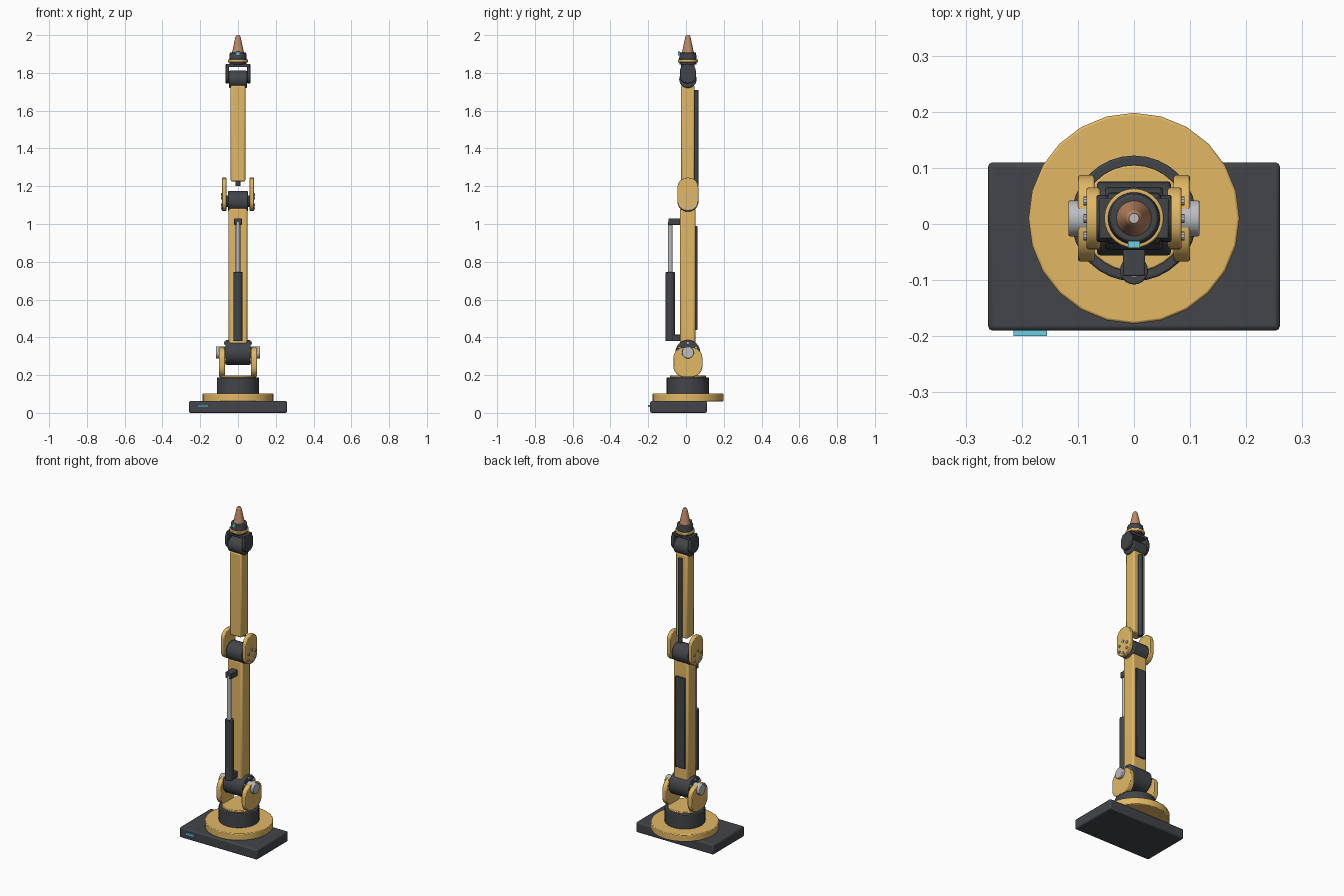
import bpy
from math import sin, cos, pi, radians

if "Cube" in bpy.data.objects:
    bpy.data.objects.remove(bpy.data.objects["Cube"])

CY = 0.01  # the arm's axis sits slightly behind the centre of the base plate


def material(name, rgb):
    m = bpy.data.materials.new(name)
    m.diffuse_color = (*rgb, 1)
    m.use_nodes = True
    m.node_tree.nodes["Principled BSDF"].inputs["Base Color"].default_value = m.diffuse_color
    return m


YELLOW = material("yellow_paint", (0.76, 0.48, 0.13))
DARK = material("dark_metal", (0.055, 0.06, 0.067))
COPPER = material("copper", (0.52, 0.25, 0.13))
CYAN = material("cyan_light", (0.15, 0.62, 0.75))
STEEL = material("steel", (0.5, 0.51, 0.53))


def finish(name, mat, bevel=0, segments=2, angle=35):
    ob = bpy.context.object
    ob.name = name
    ob.data.materials.append(mat)
    bpy.ops.object.transform_apply(location=False, rotation=True, scale=True)
    if bevel:
        b = ob.modifiers.new("bevel", 'BEVEL')
        b.width, b.segments = bevel, segments
        b.limit_method, b.angle_limit = 'ANGLE', radians(40)
    bpy.ops.object.shade_smooth_by_angle(angle=radians(angle))
    return ob


def box(name, mat, x, y, z, bevel=0.004, segments=2):
    """Box from (min, max) ranges."""
    loc = [(a + b) / 2 for a, b in (x, y, z)]
    bpy.ops.mesh.primitive_cube_add(size=1, location=loc)
    bpy.context.object.scale = [b - a for a, b in (x, y, z)]
    return finish(name, mat, bevel, segments)


def disc(name, mat, r, z0, z1, y=CY, sides=24, bevel=0.004, r2=None):
    """Upright cylinder or cone."""
    bpy.ops.mesh.primitive_cone_add(vertices=sides, radius1=r, radius2=r if r2 is None else r2,
                                    depth=z1 - z0, location=(0, y, (z0 + z1) / 2))
    return finish(name, mat, bevel)


def barrel(name, mat, r, x0, x1, y, z, sides=24, bevel=0.006):
    """Cylinder along the x axis."""
    bpy.ops.mesh.primitive_cylinder_add(vertices=sides, radius=r, depth=x1 - x0,
                                        location=((x0 + x1) / 2, y, z), rotation=(0, pi / 2, 0))
    return finish(name, mat, bevel)


def cheek(name, mat, x0, x1, half, z0, z1, corner):
    """Rounded side plate in the y-z plane."""
    pts = []
    for q, (sy, sz) in enumerate(((1, 1), (-1, 1), (-1, -1), (1, -1))):
        cy = CY + sy * (half - corner)
        cz = z1 - corner if sz > 0 else z0 + corner
        for i in range(7):
            a = (q + i / 6) * pi / 2
            pts.append((cy + corner * cos(a), cz + corner * sin(a)))
    n = len(pts)
    verts = [(x, y, z) for x in (x0, x1) for y, z in pts]
    faces = [tuple(reversed(range(n))), tuple(range(n, 2 * n))]
    faces += [(i, (i + 1) % n, n + (i + 1) % n, n + i) for i in range(n)]
    me = bpy.data.meshes.new(name)
    me.from_pydata(verts, [], faces)
    ob = bpy.data.objects.new(name, me)
    bpy.context.collection.objects.link(ob)
    bpy.ops.object.select_all(action='DESELECT')
    bpy.context.view_layer.objects.active = ob
    ob.select_set(True)
    return finish(name, mat, 0.004)


def bolts(name, x, z, ring, out):
    """Ring of bolt heads on a side face, on both sides."""
    for s in (-1, 1):
        for i in range(6):
            a = (i + 0.5) * pi / 3
            c = s * x
            barrel(name, STEEL, 0.008, c - out, c + out,
                   CY + ring * cos(a), z + ring * sin(a), 10, 0)


# base plate, turntable and waist
box("base_plate", DARK, (-0.26, 0.26), (-0.19, 0.11), (0, 0.062), 0.008, 2)
box("base_light", CYAN, (-0.215, -0.155), (-0.2, -0.185), (0.03, 0.042), 0)
disc("turntable", YELLOW, 0.188, 0.06, 0.102)
disc("waist_drum", DARK, 0.112, 0.10, 0.188, sides=32)
disc("waist_deck", YELLOW, 0.095, 0.185, 0.198, sides=32, bevel=0.003)

# shoulder joint
barrel("shoulder_barrel", DARK, 0.066, -0.066, 0.066, CY, 0.32, 32)
for s in (-1, 1):
    xs = sorted((s * 0.07, s * 0.1))
    cheek("shoulder_cheek", YELLOW, *xs, 0.077, 0.19, 0.347, 0.058)
    barrel("shoulder_pin", STEEL, 0.032, *sorted((s * 0.06, s * 0.117)), CY, 0.32, 20, 0.003)
bolts("shoulder_bolt", 0.068, 0.32, 0.05, 0.006)

# lower arm with back panel
box("lower_arm", YELLOW, (-0.049, 0.049), (-0.032, 0.05), (0.36, 1.085), 0.01, 2)
box("lower_arm_panel", DARK, (-0.032, 0.032), (0.045, 0.06), (0.44, 0.99), 0.003)

# front actuator
AY = -0.083
disc("actuator_body", DARK, 0.025, 0.38, 0.745, AY, 20, 0.003)
disc("actuator_rod", STEEL, 0.012, 0.74, 1.01, AY, 16, 0)
box("actuator_lower_bracket", DARK, (-0.02, 0.02), (AY, -0.028), (0.38, 0.415), 0.003)
box("actuator_upper_bracket", DARK, (-0.02, 0.02), (-0.093, -0.028), (0.995, 1.03), 0.003)

# elbow joint
barrel("elbow_barrel", DARK, 0.056, -0.052, 0.052, CY, 1.12, 28)
for s in (-1, 1):
    cheek("elbow_cheek", YELLOW, *sorted((s * 0.06, s * 0.085)), 0.055, 1.07, 1.245, 0.05)
    barrel("elbow_pin", DARK, 0.03, *sorted((s * 0.045, s * 0.065)), CY, 1.12, 20, 0)
bolts("elbow_bolt", 0.085, 1.12, 0.036, 0.005)

# forearm with cable conduit along the back
box("forearm", YELLOW, (-0.039, 0.039), (-0.026, 0.046), (1.225, 1.735), 0.009, 2)
disc("cable_conduit", DARK, 0.013, 1.2, 1.71, 0.054, 16, 0.002)

# wrist joint
barrel("wrist_barrel", DARK, 0.046, -0.048, 0.048, CY, 1.766, 28)
for s in (-1, 1):
    cheek("wrist_fork", DARK, *sorted((s * 0.047, s * 0.067)), 0.042, 1.745, 1.846, 0.036)
box("wrist_bridge", DARK, (-0.062, 0.062), (CY - 0.036, CY + 0.036), (1.83, 1.848), 0.003)

# tool: flange, ring, collar and copper nozzle
disc("tool_flange", DARK, 0.045, 1.845, 1.858, sides=28, bevel=0.002)
disc("tool_ring", YELLOW, 0.053, 1.856, 1.872, sides=28, bevel=0.003)
disc("tool_collar", DARK, 0.047, 1.87, 1.908, sides=28, r2=0.043)
disc("nozzle", COPPER, 0.033, 1.9, 1.99, sides=24, bevel=0, r2=0.014)
disc("nozzle_shoulder", COPPER, 0.014, 1.99, 1.998, sides=24, bevel=0, r2=0.009)
disc("nozzle_tip", STEEL, 0.008, 1.99, 2.0, sides=16, bevel=0)
box("tool_light", CYAN, (-0.011, 0.011), (-0.043, -0.03), (1.891, 1.912), 0.001)
